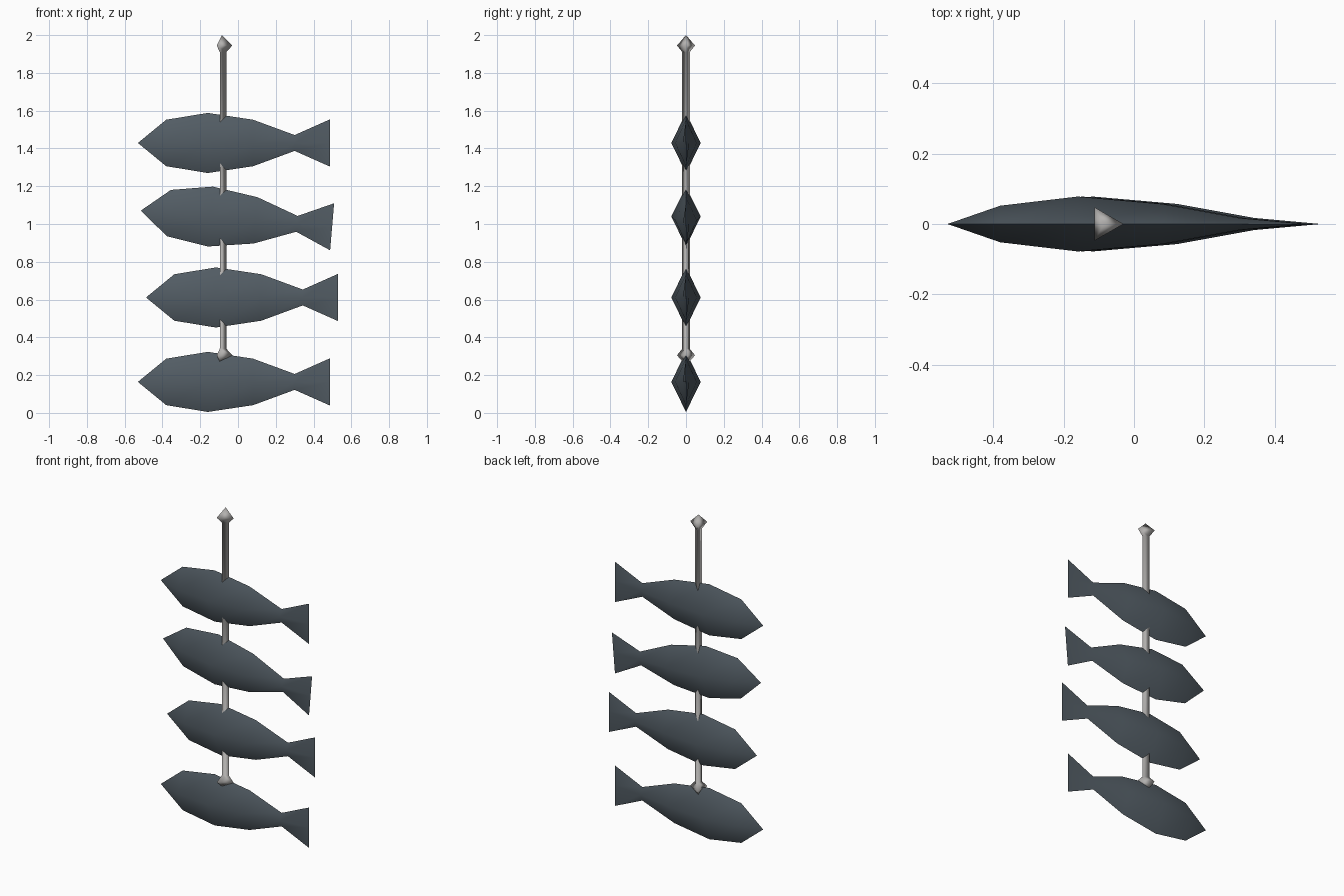
import bpy
import bmesh
from math import cos, sin, pi, radians

cube = bpy.data.objects.get("Cube")
if cube:
    bpy.data.objects.remove(cube, do_unlink=True)


def make_material(name, rgb):
    mat = bpy.data.materials.new(name)
    mat.use_nodes = True
    color = (*rgb, 1)
    mat.diffuse_color = color
    mat.node_tree.nodes["Principled BSDF"].inputs["Base Color"].default_value = color
    return mat


def loft(name, rings, mat, smooth_angle):
    """Skin a closed strip of equal-sided rings; zero-size ends weld to points."""
    bm = bmesh.new()
    loops = [[bm.verts.new(p) for p in ring] for ring in rings]
    for a, b in zip(loops, loops[1:]):
        n = len(a)
        for i in range(n):
            j = (i + 1) % n
            bm.faces.new((a[i], a[j], b[j], b[i]))
    bmesh.ops.remove_doubles(bm, verts=bm.verts, dist=0.0001)
    bmesh.ops.recalc_face_normals(bm, faces=bm.faces)
    mesh = bpy.data.meshes.new(name)
    bm.to_mesh(mesh)
    bm.free()
    mesh.materials.append(mat)
    obj = bpy.data.objects.new(name, mesh)
    bpy.context.collection.objects.link(obj)
    bpy.ops.object.select_all(action="DESELECT")
    obj.select_set(True)
    bpy.context.view_layer.objects.active = obj
    bpy.ops.object.shade_smooth_by_angle(angle=smooth_angle)
    return obj


slate = make_material("slate fish", (0.085, 0.108, 0.128))
steel = make_material("pale skewer", (0.45, 0.44, 0.43))

# Fish: diamond sections as (x, half height, half width), nose to tail
sections = [(-0.53, 0, 0), (-0.38, 0.123, 0.052), (-0.16, 0.159, 0.078),
            (0.08, 0.123, 0.057), (0.30, 0.042, 0.017), (0.487, 0.125, 0)]
fish_rings = [[(x, 0, h), (x, w, 0), (x, 0, -h), (x, -w, 0)] for x, h, w in sections]

# Placement of each fish: x, z, pitch
places = [(0, 1.429, 0), (0.013, 1.026, 0.084), (0.043, 0.611, 0), (0, 0.164, 0)]
for i, (x, z, pitch) in enumerate(places):
    fish = loft(f"fish_{i + 1}", fish_rings, slate, radians(65))
    fish.location = (x, 0, z)
    fish.rotation_euler.y = pitch

# Skewer: three-sided rod with a pointed knob at each end, as (z, radius)
rod = [(2.0, 0), (1.945, 0.055), (1.91, 0.023), (0.34, 0.023), (0.305, 0.055), (0.25, 0)]
rod_rings = [[(-0.085 + r * cos(2 * pi * k / 3), r * sin(2 * pi * k / 3), z)
              for k in range(3)] for z, r in rod]
loft("skewer", rod_rings, steel, pi)
